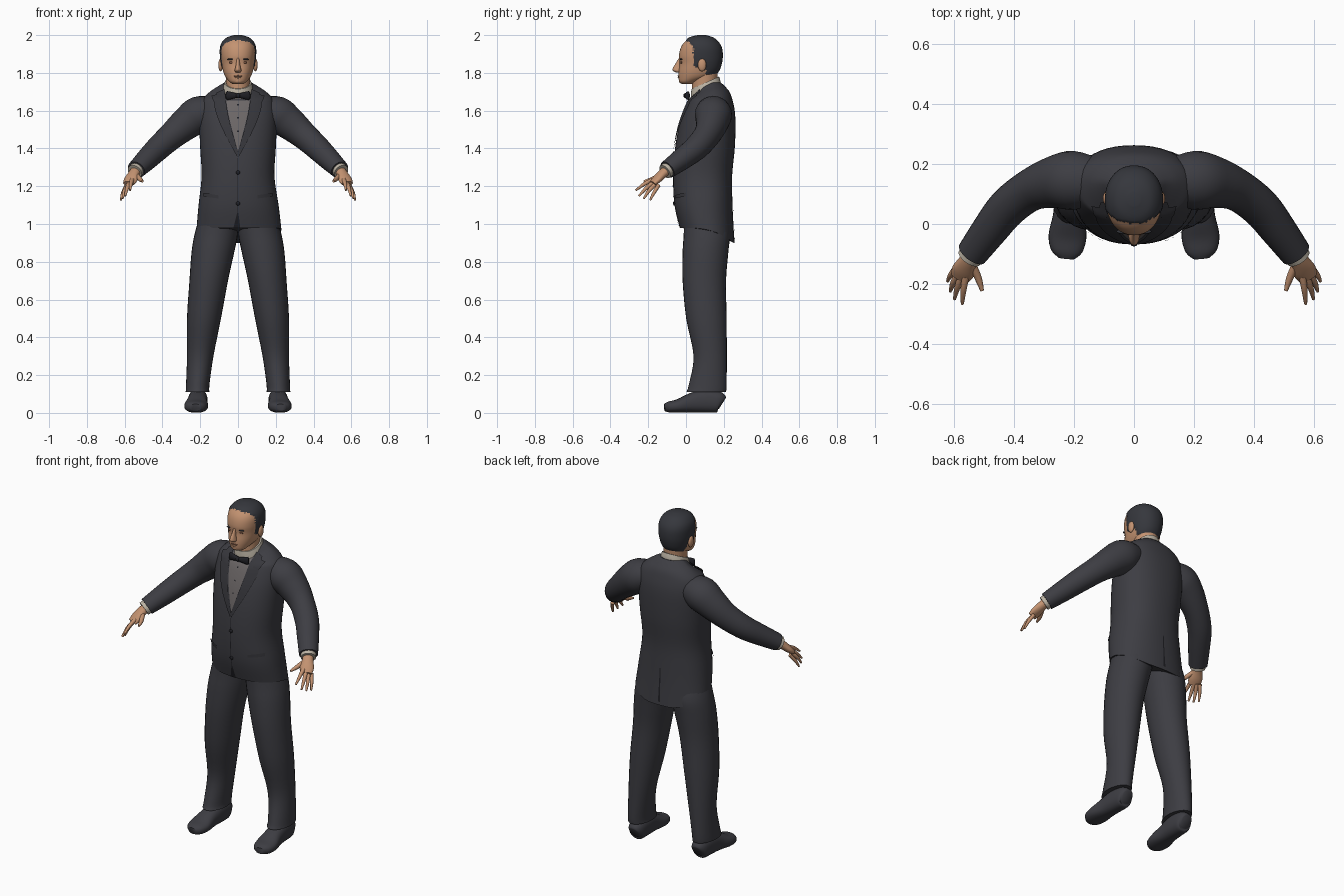
import bpy, bmesh, math, random
from mathutils import Vector
from mathutils.bvhtree import BVHTree

random.seed(4)
cube = bpy.data.objects.get("Cube")
if cube:
    bpy.data.objects.remove(cube)
parts = []


def material(name, r, g, b):
    m = bpy.data.materials.new(name)
    m.use_nodes = True
    m.diffuse_color = (r, g, b, 1)
    m.node_tree.nodes["Principled BSDF"].inputs["Base Color"].default_value = (r, g, b, 1)
    return m


SUIT = material("charcoal_cloth", .047, .047, .056)
LAPEL = material("dark_lapel", .037, .037, .044)
SHIRT = material("grey_shirt", .15, .135, .135)
LINEN = material("cream_linen", .5, .45, .37)
SKIN = material("skin", .55, .29, .165)
HAIR = material("dark_hair", .036, .038, .046)
BLACK = material("black_trim", .014, .014, .018)
SHADE = material("shaded_skin", .2, .09, .055)


def finish(name, bm, mat):
    mesh = bpy.data.meshes.new(name)
    bm.to_mesh(mesh)
    bm.free()
    mesh.materials.append(mat)
    obj = bpy.data.objects.new(name, mesh)
    bpy.context.collection.objects.link(obj)
    parts.append(obj)
    return obj


def spline(rows, steps):
    """Smoothly interpolated copies of a list of rows."""
    rows = [Vector(r) for r in rows]
    out = []
    for i in range(len(rows) - 1):
        a, b, c, d = rows[max(i - 1, 0)], rows[i], rows[i + 1], rows[min(i + 2, len(rows) - 1)]
        for k in range(steps):
            t = k / steps
            out.append(b + (c - a) * (t / 2) + (a * 2 - b * 5 + c * 4 - d) * (t * t / 2)
                       + (b * 3 - a - c * 3 + d) * (t ** 3 / 2))
    return out + [rows[-1]]


def loft(name, rings, mat, upright=False, sides=24, steps=4, power=2.0, side=1, shape=None):
    """Skin of oval rings (x, y, z, rx, ry), level or square to their path."""
    rings = spline(rings, steps)
    bm = bmesh.new()
    loops = []
    for i, r in enumerate(rings):
        centre = Vector(r[:3])
        u, v = Vector((1, 0, 0)), Vector((0, 1, 0))
        if not upright:
            t = Vector(rings[min(i + 1, len(rings) - 1)][:3]) - Vector(rings[max(i - 1, 0)][:3])
            u = t.cross(Vector((0, 0, 1))).normalized()
            v = u.cross(t).normalized()
        loop = []
        for k in range(sides):
            a = math.tau * k / sides
            c, s = math.cos(a), math.sin(a)
            p = centre + u * math.copysign(abs(c) ** (2 / power), c) * r[3] \
                + v * math.copysign(abs(s) ** (2 / power), s) * r[4]
            if shape:
                p = shape(p)
            p.x *= side
            loop.append(bm.verts.new(p))
        loops.append(loop)
    for a, b in zip(loops, loops[1:]):
        for k in range(sides):
            j = (k + 1) % sides
            bm.faces.new((a[k], a[j], b[j], b[k]))
    bm.faces.new(loops[0])
    bm.faces.new(loops[-1])
    bmesh.ops.recalc_face_normals(bm, faces=bm.faces)
    return finish(name, bm, mat)


def ball(name, centre, size, mat):
    bm = bmesh.new()
    bmesh.ops.create_uvsphere(bm, u_segments=16, v_segments=10, radius=1)
    for v in bm.verts:
        v.co = Vector(centre) + Vector(a * b for a, b in zip(v.co, size))
    return finish(name, bm, mat)


# Jacket body: hem drops at the back, neckline drops at the front
def jacket_shape(p):
    low = min(max((1.15 - p.z) / .17, 0), 1)
    high = min(max((p.z - 1.66) / .07, 0), 1)
    back = min(max((p.y + .03) / .28, 0), 1)
    p.z -= .08 * low * back ** 3 + .45 * high * max(.14 - p.y, 0)
    return p


jacket = loft("jacket", [
    (.005, .112, .98, .225, .145), (.003, .093, 1.1, .212, .154), (0, .088, 1.25, .193, .156),
    (0, .1, 1.4, .2, .158), (0, .113, 1.52, .205, .149), (0, .124, 1.6, .203, .134),
    (0, .13, 1.66, .188, .115), (0, .132, 1.7, .15, .098), (0, .13, 1.73, .105, .075),
    (0, .12, 1.748, .077, .065)], SUIT, True, 48, 5, 2.25, shape=jacket_shape)
bm = bmesh.new()
bm.from_mesh(jacket.data)
surface = BVHTree.FromBMesh(bm)
bm.free()


def panel(name, left, right, lift, mat, side=1, facing=-1, across=8):
    """Thin sheet between two (x, z) edges, laid on the jacket."""
    bm = bmesh.new()
    rows = []
    for a, b in zip(spline(left, 5), spline(right, 5)):
        row = []
        for k in range(across + 1):
            q = a.lerp(b, k / across)
            hit, normal, _, _ = surface.ray_cast(Vector((q.x * side, facing, q.y)), Vector((0, -facing, 0)))
            p = hit + normal * lift if hit else Vector((q.x * side, .09, q.y))
            row.append(bm.verts.new(p))
        rows.append(row)
    for a, b in zip(rows, rows[1:]):
        for k in range(across):
            bm.faces.new((a[k], a[k + 1], b[k + 1], b[k]))
    bm.normal_update()
    if sum(f.normal.y for f in bm.faces) * facing < 0:
        bmesh.ops.reverse_faces(bm, faces=bm.faces)
    return finish(name, bm, mat)


# Shirt front, lapels, buttons, pockets and openings
panel("shirt_front", [(-.066, 1.7), (-.05, 1.58), (-.002, 1.39)],
      [(.066, 1.7), (.05, 1.58), (.002, 1.39)], .003, SHIRT)
for z in (1.49, 1.56, 1.63):
    panel("shirt_stud", [(-.004, z - .004), (-.004, z + .004)],
          [(.004, z - .004), (.004, z + .004)], .005, BLACK, across=2)
for s, tag in ((1, "left"), (-1, "right")):
    panel(tag + "_lapel", [(.07, 1.71), (.056, 1.6), (.034, 1.5), (-.003, 1.37)],
          [(.11, 1.69), (.122, 1.62), (.08, 1.5), (.004, 1.355)], .008, LAPEL, s)
    panel(tag + "_lapel_point", [(.09, 1.685), (.09, 1.645)], [(.138, 1.672), (.12, 1.635)], .009, LAPEL, s)
    panel(tag + "_pocket_flap", [(.1, 1.135), (.1, 1.152)], [(.178, 1.145), (.178, 1.165)], .006, LAPEL, s)
for z in (1.273, 1.109):
    hit = surface.ray_cast(Vector((0, -1, z)), Vector((0, 1, 0)))[0]
    ball("jacket_button", hit, (.011, .007, .011), BLACK)
panel("front_edge", [(-.003, 1.35), (-.003, 1.06)], [(.001, 1.35), (.001, 1.06)], .003, BLACK, across=2)
panel("front_opening", [(-.004, 1.06), (-.024, .982)], [(.002, 1.06), (.012, .982)], .003, BLACK)
panel("back_vent", [(-.003, 1.12), (-.007, .92)], [(.001, 1.12), (.006, .92)], .003, BLACK, facing=1)

# Neck, shirt collar and bow tie
loft("neck", [(0, .1, 1.64, .064, .068), (0, .098, 1.72, .062, .066), (0, .1, 1.8, .066, .068)], SKIN, True)


def collar_tilt(p):
    p.z += .45 * (p.y - .1)
    return p


loft("shirt_collar", [(0, .105, 1.69, .086, .08), (0, .104, 1.72, .079, .078), (0, .102, 1.747, .071, .073)],
     LINEN, True, 32, shape=collar_tilt)
loft("bow_tie", [(-.063, .012, 1.68, .006, .018), (-.056, .01, 1.68, .011, .023), (-.03, .006, 1.68, .013, .018),
                 (0, .003, 1.68, .012, .011), (.03, .006, 1.68, .013, .018), (.056, .01, 1.68, .011, .023),
                 (.063, .012, 1.68, .006, .018)], BLACK)
ball("bow_knot", (0, 0, 1.68), (.013, .014, .014), BLACK)

# Head, with hair chosen by position and slightly raised
head = loft("head", [
    (0, .006, 1.742, .03, .03), (0, .014, 1.755, .047, .05), (0, .05, 1.78, .067, .09),
    (0, .066, 1.81, .079, .105), (0, .076, 1.85, .087, .11), (0, .077, 1.89, .092, .114),
    (0, .079, 1.93, .092, .108), (0, .08, 1.96, .082, .091), (0, .081, 1.984, .058, .062),
    (0, .083, 1.996, .02, .022)], SKIN, True, 64, 6, 2.15)
head.data.materials.append(HAIR)


def is_hair(c):
    y = c.y + random.uniform(-.004, .004)
    z = c.z + random.uniform(-.003, .003)
    crown = z > 1.9 and y > .036 - max(z - 1.945, 0) * 1.2
    temple = z > 1.83 and y > .042
    nape = z > 1.775 and y > .105
    return crown or temple or nape


bm = bmesh.new()
bm.from_mesh(head.data)
for f in bm.faces:
    f.material_index = int(is_hair(f.calc_center_median()))
bm.normal_update()
for v in [v for v in bm.verts if all(f.material_index for f in v.link_faces)]:
    v.co += v.normal * .004
bm.to_mesh(head.data)
bm.free()

# Face
loft("nose", [(0, -.028, 1.878, .007, .01), (0, -.036, 1.85, .01, .019), (0, -.042, 1.825, .015, .028),
              (0, -.041, 1.812, .018, .028), (0, -.036, 1.803, .013, .018)], SKIN, True, 16)
ball("mouth", (0, -.037, 1.784), (.023, .007, .004), SHADE)
ball("lower_lip", (0, -.036, 1.776), (.018, .008, .005), SKIN)
ball("chin", (0, -.018, 1.758), (.028, .02, .016), SKIN)
for s, tag in ((1, "left"), (-1, "right")):
    ball(tag + "_ear", (s * .092, .085, 1.842), (.012, .022, .034), SKIN)
    ball(tag + "_eyebrow", (s * .037, -.025, 1.872), (.021, .008, .005), HAIR)
    ball(tag + "_eye", (s * .035, -.024, 1.855), (.014, .006, .006), SHADE)

# Limbs, built once per side
fingers = {
    "thumb": [(.54, -.13, 1.262, .013, .013), (.518, -.18, 1.237, .012, .012), (.505, -.222, 1.226, .006, .006)],
    "index": [(.56, -.175, 1.235, .012, .011), (.567, -.22, 1.212, .01, .01), (.571, -.266, 1.178, .005, .005)],
    "middle": [(.572, -.17, 1.222, .012, .011), (.587, -.21, 1.19, .01, .01), (.597, -.25, 1.148, .005, .005)],
    "ring": [(.582, -.16, 1.212, .011, .011), (.601, -.195, 1.177, .01, .01), (.611, -.224, 1.134, .005, .005)],
    "little": [(.59, -.145, 1.205, .011, .01), (.61, -.17, 1.165, .009, .009), (.62, -.19, 1.126, .005, .005)]}
for s, tag in ((1, "left_"), (-1, "right_")):
    loft(tag + "sleeve", [
        (.1, .14, 1.615, .07, .06), (.2, .145, 1.583, .098, .096), (.27, .138, 1.535, .086, .088),
        (.345, .112, 1.472, .07, .074), (.42, .055, 1.404, .066, .066), (.48, -.02, 1.345, .06, .058),
        (.538, -.098, 1.288, .052, .048)], SUIT, side=s)
    loft(tag + "cuff", [(.525, -.08, 1.3, .042, .04), (.547, -.112, 1.277, .042, .04)], LINEN, side=s)
    loft(tag + "palm", [(.535, -.095, 1.29, .028, .026), (.552, -.125, 1.265, .031, .024),
                        (.567, -.155, 1.236, .039, .021), (.578, -.178, 1.214, .033, .015)], SKIN, side=s)
    for finger, rings in fingers.items():
        loft(tag + finger + "_finger", rings, SKIN, sides=12, side=s)
    loft(tag + "trouser_leg", [
        (.214, .107, .11, .063, .105), (.213, .115, .15, .062, .1), (.2, .128, .3, .07, .088),
        (.18, .108, .5, .09, .107), (.155, .097, .7, .102, .115), (.133, .103, .85, .113, .121),
        (.115, .11, .95, .114, .122), (.1, .1, 1.05, .1, .11)], SUIT, True, 28, side=s)
    loft(tag + "shoe", [
        (.21, .192, .05, .03, .035), (.21, .172, .058, .046, .056), (.212, .1, .063, .051, .062),
        (.216, .03, .053, .053, .052), (.221, -.04, .037, .063, .036), (.223, -.09, .031, .052, .029),
        (.225, -.114, .028, .027, .019)], SUIT, power=2.4, side=s)

# Smooth shading with crisp rims
bpy.ops.object.select_all(action="DESELECT")
for obj in parts:
    obj.select_set(True)
bpy.context.view_layer.objects.active = parts[0]
bpy.ops.object.shade_smooth_by_angle(angle=math.radians(50))
